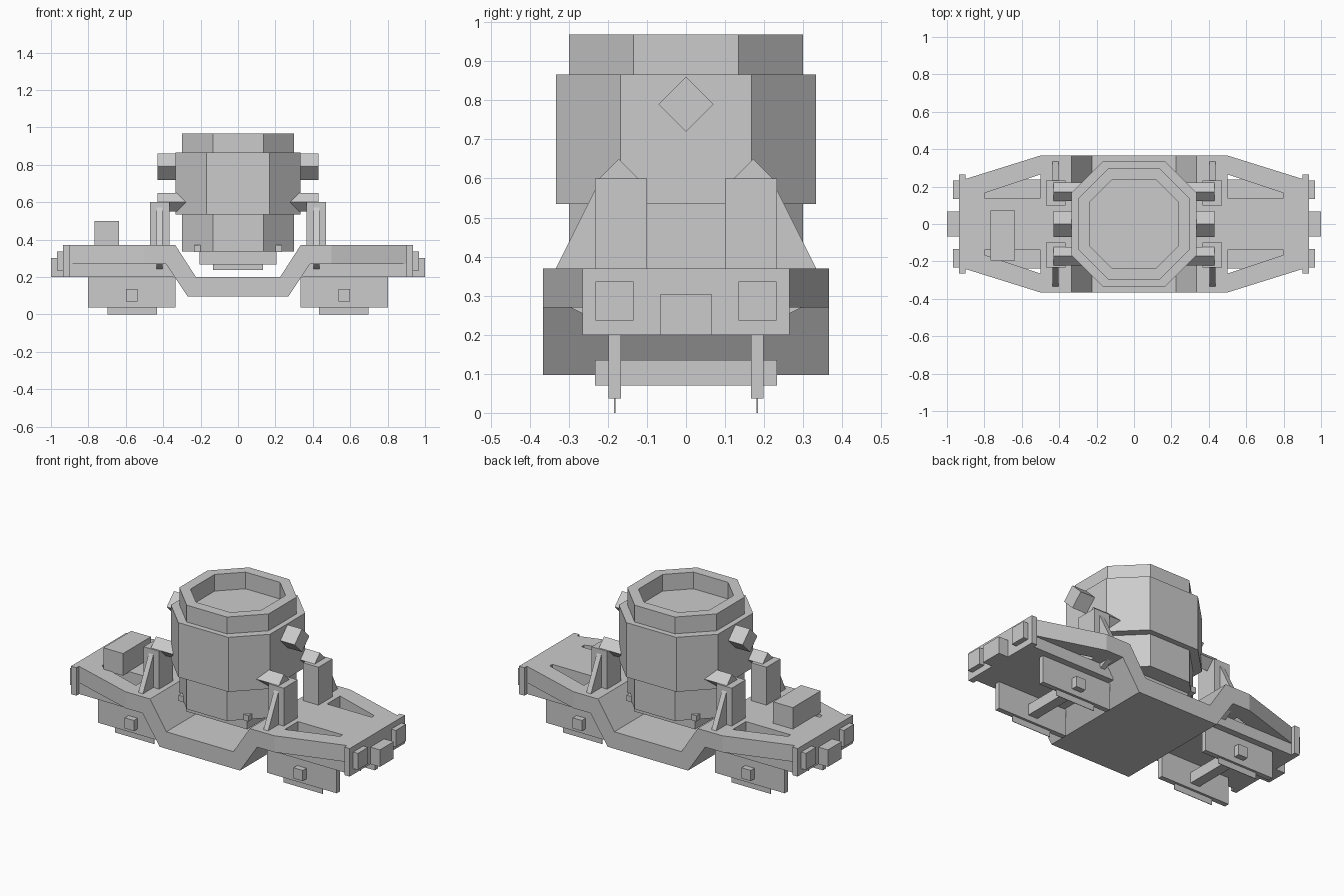
import bpy, bmesh
from mathutils import Vector

if "Cube" in bpy.data.objects:
    bpy.data.objects.remove(bpy.data.objects["Cube"])

def mesh_object(name, bm):
    bmesh.ops.recalc_face_normals(bm, faces=bm.faces)
    me = bpy.data.meshes.new(name)
    bm.to_mesh(me)
    bm.free()
    ob = bpy.data.objects.new(name, me)
    bpy.context.collection.objects.link(ob)
    return ob

def prism(name, pts, axis, a, b):
    """Extrude a 2D outline along axis (x: yz outline, y: xz, z: xy) from a to b."""
    place = {'x': lambda p, t: (t, p[0], p[1]),
             'y': lambda p, t: (p[0], t, p[1]),
             'z': lambda p, t: (p[0], p[1], t)}[axis]
    bm = bmesh.new()
    low = [bm.verts.new(place(p, a)) for p in pts]
    high = [bm.verts.new(place(p, b)) for p in pts]
    bm.faces.new(low)
    bm.faces.new(high)
    n = len(pts)
    for i in range(n):
        j = (i + 1) % n
        bm.faces.new((low[i], low[j], high[j], high[i]))
    return mesh_object(name, bm)

def box(name, x0, x1, y0, y1, z0, z1):
    return prism(name, [(x0, y0), (x1, y0), (x1, y1), (x0, y1)], 'z', z0, z1)

def boolean(ob, cutter, op):
    m = ob.modifiers.new(cutter.name, 'BOOLEAN')
    m.operation, m.object, m.solver = op, cutter, 'EXACT'
    cutter.hide_render = True
    cutter.hide_set(True)
    cutter.display_type = 'WIRE'

def octagon(a, e):
    """Outline with half width a and half edge length e."""
    return [(a, -e), (a, e), (e, a), (-e, a), (-a, e), (-a, -e), (-e, -a), (e, -a)]

def diamond(y, z, r):
    return [(y - r, z), (y, z - r), (y + r, z), (y, z + r)]

# Dropped-centre wagon frame, tapered at both ends
half = [(.225, .2), (.335, .37), (.9, .37), (.9, .27), (.385, .27), (.27, .097)]
frame = prism('wagon_frame', half + [(-x, z) for x, z in reversed(half)], 'y', -.366, .366)
plan = [(.95, -.224), (.95, .224), (.5, .366), (.5, .5)]
for sx in (1, -1):
    for sy in (1, -1):
        # Tapered corners and triangular deck openings
        corner = prism('corner_cutter', [(sx * .5, sy * .366), (sx * .98, sy * .216),
                                         (sx * .98, sy * .5), (sx * .5, sy * .5)], 'z', 0, .6)
        boolean(frame, corner, 'DIFFERENCE')
        hole = prism('opening_cutter', [(sx * .5, sy * .14), (sx * .8, sy * .14),
                                        (sx * .8, sy * .165), (sx * .5, sy * .265)], 'z', .268, .5)
        boolean(frame, hole, 'DIFFERENCE')

for s in (1, -1):
    def xbox(name, x0, x1, *r):
        return box(name, *sorted((s * x0, s * x1)), *r)
    # Under-deck box, end beam and coupler
    xbox('under_deck_box', .345, .9, -.238, .238, .2, .269)
    xbox('end_beam', .9, .936, -.265, .265, .2, .37)
    xbox('coupler', .936, 1, -.066, .066, .2, .303)
    # Bogie crossbar and ladle trunnion
    xbox('bogie_crossbar', .536, .598, -.233, .233, .07, .135)
    prism('trunnion', diamond(0, .79, .07), 'x', s * .32, s * .43)
    for t in (1, -1):
        def b(name, x0, x1, y0, y1, *r):
            return xbox(name, x0, x1, *sorted((t * y0, t * y1)), *r)
        b('buffer', .936, .967, .134, .232, .236, .336)
        # Bogie side plates
        b('bogie_side_plate', .335, .802, .167, .198, .037, .2)
        b('bogie_lower_plate', .434, .698, .181, .184, 0, .037)
        # Support posts, slanted struts and ladle lugs
        b('support_post', .367, .471, .1, .233, .36, .6)
        prism('post_strut', [(t * y, z) for y, z in
                             [(.366, .305), (.23, .577), (.15, .54), (.24, .242)]],
              'x', s * .405, s * .436)
        prism('ladle_lug', diamond(t * .172, .6, .05), 'x', s * .27, s * .43)
        # Small feet on the lower corners of the ladle
        b('ladle_foot', .2, .235, .2, .235, .335, .37)

# Ladle: lower body, wide body, hollow rim and stepped base
prism('ladle_lower_body', octagon(.3, .135), 'z', .337, .535)
prism('ladle_body', octagon(.333, .168), 'z', .535, .866)
rim = prism('ladle_rim', octagon(.3, .135), 'z', .856, .968)
boolean(rim, prism('rim_cutter', octagon(.238, .116), 'z', .867, 1.1), 'DIFFERENCE')
box('ladle_base', -.205, .205, -.205, .205, .268, .337)
box('ladle_base_step', -.134, .134, -.134, .134, .237, .268)

# Equipment box on one end of the deck
box('equipment_box', -.768, -.636, -.195, .072, .365, .5)
